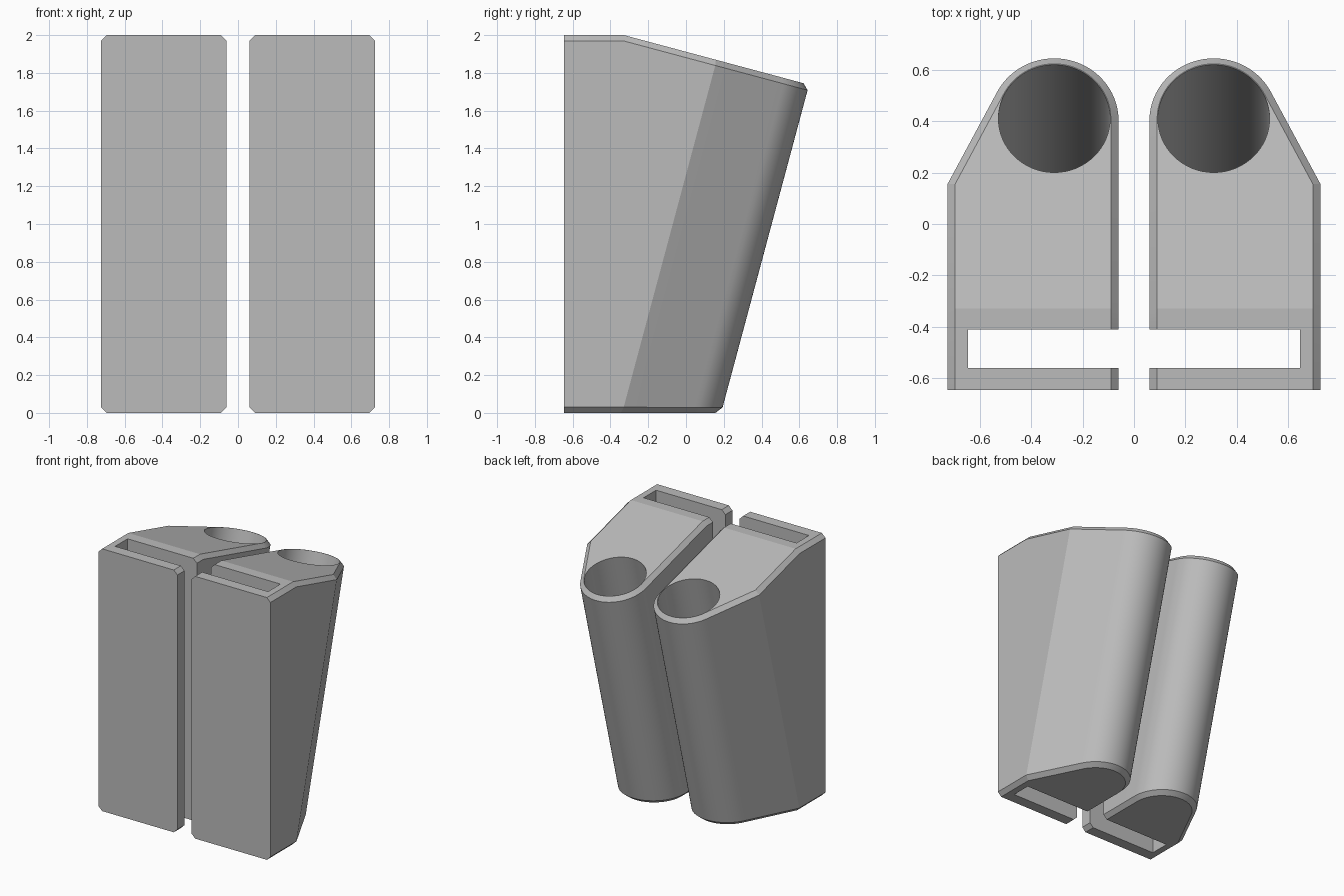
import bpy, bmesh, math
from mathutils import Matrix, Vector

if "Cube" in bpy.data.objects:
    bpy.data.objects.remove(bpy.data.objects["Cube"])

TILT = math.radians(15)
FRONT = -0.645
# Frame of the leaning tube: origin at the centre of its mouth
frame = Matrix.Translation((0.31, 0.41, 1.802)) @ Matrix.Rotation(-TILT, 4, 'X')

grey = bpy.data.materials.new("grey plastic")
grey.diffuse_color = (0.5, 0.5, 0.5, 1)
grey.use_nodes = True
grey.node_tree.nodes["Principled BSDF"].inputs["Base Color"].default_value = grey.diffuse_color


def make_object(name, bm):
    bmesh.ops.recalc_face_normals(bm, faces=bm.faces)
    mesh = bpy.data.meshes.new(name)
    bm.to_mesh(mesh)
    bm.free()
    mesh.materials.append(grey)
    ob = bpy.data.objects.new(name, mesh)
    bpy.context.collection.objects.link(ob)
    return ob


def clip(bm, point, normal):
    """Cut away what lies beyond a plane and close the opening."""
    geom = bm.verts[:] + bm.edges[:] + bm.faces[:]
    cut = bmesh.ops.bisect_plane(bm, geom=geom, plane_co=point, plane_no=normal, clear_outer=True)
    edges = [e for e in cut["geom_cut"] if isinstance(e, bmesh.types.BMEdge)]
    bmesh.ops.contextual_create(bm, geom=edges)


# Holder body: leaning prism with a round back and one slanted flank
start, steps = math.radians(27.5), 40
profile = [(-0.25, -1.5), (0.415, -1.5), (0.415, -0.256)]
for i in range(steps + 1):
    a = start + (math.pi - start) * i / steps
    profile.append((0.25 * math.cos(a), 0.25 * math.sin(a)))
bm = bmesh.new()
base = bm.faces.new([bm.verts.new(frame @ Vector((x, y, -2.6))) for x, y in profile])
ext = bmesh.ops.extrude_face_region(bm, geom=[base], use_keep_orig=True)
top_verts = [v for v in ext["geom"] if isinstance(v, bmesh.types.BMVert)]
bmesh.ops.translate(bm, verts=top_verts, vec=frame.to_3x3() @ Vector((0, 0, 2.6)))
bmesh.ops.recalc_face_normals(bm, faces=bm.faces)

# Upright front, level base and level front strip of the top
clip(bm, (0, 0, 2), (0, 0, 1))
clip(bm, (0, 0, 0), (0, 0, -1))
clip(bm, (0, FRONT, 0), (0, -1, 0))
bmesh.ops.recalc_face_normals(bm, faces=bm.faces)
bm.normal_update()

# Chamfer the top and bottom rims, except along the front
rim = []
for e in bm.edges:
    caps = [f for f in e.link_faces if abs(f.normal.z) > 0.5]
    walls = [f for f in e.link_faces if abs(f.normal.z) <= 0.5]
    if len(caps) == 1 and len(walls) == 1 and walls[0].normal.y > -0.9:
        rim.append(e)
bmesh.ops.bevel(bm, geom=rim, offset=0.03, segments=1, profile=0.5, affect='EDGES')
holder = make_object("holder_pair", bm)

# Strap slot, open toward the middle
bm = bmesh.new()
bmesh.ops.create_cube(bm, size=1, matrix=Matrix.Translation((0.3225, -0.485, 1))
                      @ Matrix.Diagonal((0.645, 0.15, 3, 1)))
slot = make_object("slot_cutter", bm)

# Blind round bore along the leaning axis
bm = bmesh.new()
bmesh.ops.create_cone(bm, cap_ends=True, segments=64, radius1=0.217, radius2=0.217, depth=2.0,
                      matrix=frame @ Matrix.Translation((0, 0, -0.7)))
bore = make_object("bore_cutter", bm)

bpy.context.view_layer.objects.active = holder
holder.select_set(True)
for cutter in (slot, bore):
    mod = holder.modifiers.new("cut", 'BOOLEAN')
    mod.operation, mod.solver, mod.object = 'DIFFERENCE', 'EXACT', cutter
    bpy.ops.object.modifier_apply(modifier=mod.name)
    cutter.hide_render = True
    cutter.hide_viewport = True

# Second holder is the mirror image
mod = holder.modifiers.new("mirror", 'MIRROR')
mod.use_mirror_merge = False
bpy.ops.object.modifier_apply(modifier=mod.name)
bpy.ops.object.shade_smooth_by_angle(angle=math.radians(13))
